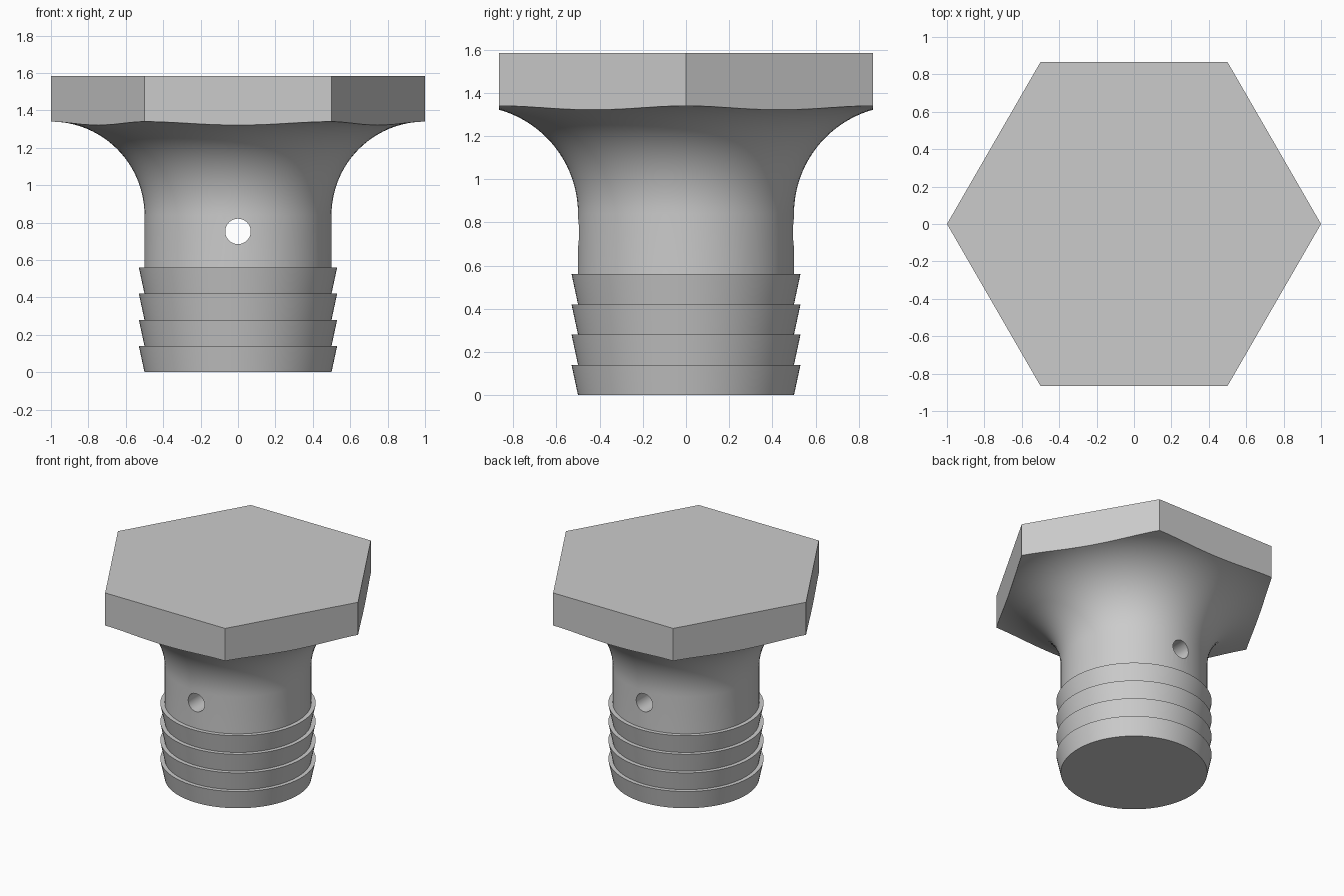
import bpy, bmesh
from math import sin, cos, pi, radians
from mathutils import Vector, Matrix

cube = bpy.data.objects.get("Cube")
if cube:
    bpy.data.objects.remove(cube, do_unlink=True)

SEGMENTS = 96
SHAFT, BARB, HEX_FLAT = 0.5, 0.53, 0.866
BARB_H, FILLET_Z, TOP = 0.14, 0.84, 1.585

metal = bpy.data.materials.new("plain grey")
metal.use_nodes = True
grey = (0.6, 0.6, 0.6, 1)
metal.diffuse_color = grey
metal.node_tree.nodes["Principled BSDF"].inputs["Base Color"].default_value = grey


def make_object(name, bm):
    bmesh.ops.recalc_face_normals(bm, faces=bm.faces[:])
    mesh = bpy.data.meshes.new(name)
    bm.to_mesh(mesh)
    bm.free()
    mesh.materials.append(metal)
    obj = bpy.data.objects.new(name, mesh)
    bpy.context.collection.objects.link(obj)
    return obj


# Profile: four barbs, straight shaft, concave flare, oversized head disc
profile = [(SHAFT, 0)]
for i in range(1, 5):
    profile += [(BARB, i * BARB_H), (SHAFT, i * BARB_H)]
for i in range(25):
    a = i / 24 * pi / 2
    profile.append((1 - 0.5 * cos(a), FILLET_Z + 0.5 * sin(a)))
profile += [(1.15, FILLET_Z + 0.5), (1.15, TOP)]

# Revolve the profile and close both ends
bm = bmesh.new()
rings = []
for r, z in profile:
    angles = [2 * pi * k / SEGMENTS for k in range(SEGMENTS)]
    rings.append([bm.verts.new((r * cos(a), r * sin(a), z)) for a in angles])
for low, high in zip(rings, rings[1:]):
    for k in range(SEGMENTS):
        n = (k + 1) % SEGMENTS
        bm.faces.new((low[k], low[n], high[n], high[k]))
bm.faces.new(rings[0][::-1])
bm.faces.new(rings[-1])

# Trim the head to a hexagon, one flat at a time
for k in range(6):
    a = radians(30 + 60 * k)
    normal = Vector((cos(a), sin(a), 0))
    bmesh.ops.bisect_plane(bm, geom=bm.verts[:] + bm.edges[:] + bm.faces[:],
                           dist=1e-5, plane_co=normal * HEX_FLAT,
                           plane_no=normal, clear_outer=True)
    rim = [e for e in bm.edges if e.is_boundary]
    bmesh.ops.contextual_create(bm, geom=rim)
bolt = make_object("hex_plug", bm)

# Cross hole running front to back
bm = bmesh.new()
bmesh.ops.create_cone(bm, cap_ends=True, segments=48, radius1=0.068,
                      radius2=0.068, depth=1.6,
                      matrix=Matrix.Translation((0, 0, 0.753)) @ Matrix.Rotation(pi / 2, 4, 'X'))
drill = make_object("hole_cutter", bm)
drill.hide_render = True

cut = bolt.modifiers.new("cross_hole", 'BOOLEAN')
cut.operation = 'DIFFERENCE'
cut.solver = 'EXACT'
cut.object = drill
bpy.ops.object.select_all(action='DESELECT')
bolt.select_set(True)
bpy.context.view_layer.objects.active = bolt
bpy.ops.object.modifier_apply(modifier=cut.name)
bpy.data.objects.remove(drill, do_unlink=True)

bpy.ops.object.shade_smooth_by_angle(angle=radians(25))
